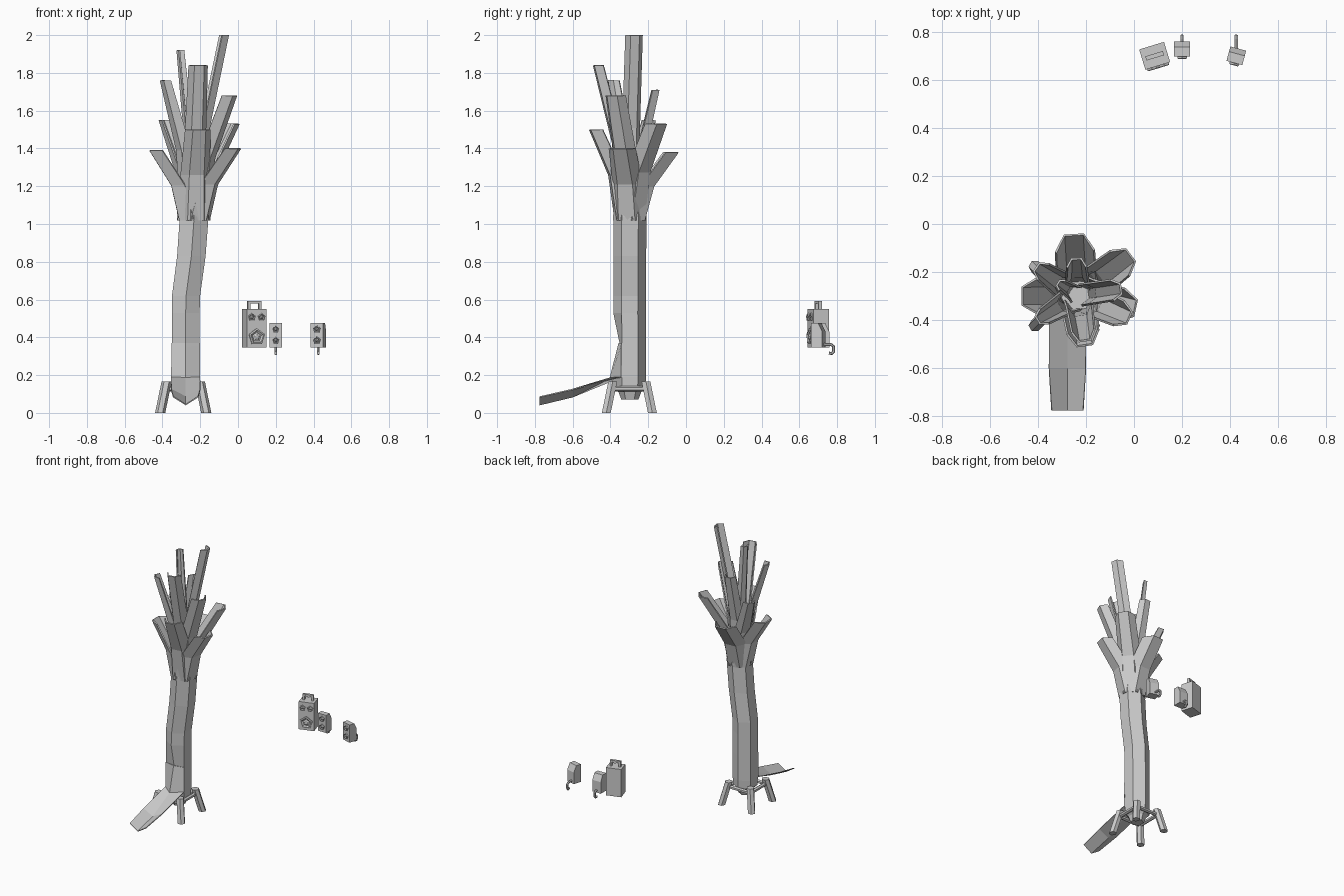
import bpy, math
from mathutils import Vector, Matrix

if "Cube" in bpy.data.objects:
    bpy.data.objects.remove(bpy.data.objects["Cube"])


def make(name, verts, faces, thick=0):
    me = bpy.data.meshes.new(name)
    me.from_pydata([tuple(v) for v in verts], [], faces)
    ob = bpy.data.objects.new(name, me)
    bpy.context.collection.objects.link(ob)
    if thick:
        m = ob.modifiers.new("thickness", 'SOLIDIFY')
        m.thickness = thick
        m.offset = 0
    return ob


def loft(name, rows, closed=False, thick=0):
    """Bridge rows of points; closed rows get capped ends."""
    n = len(rows[0])
    verts = [p for r in rows for p in r]
    faces = []
    for i in range(len(rows) - 1):
        for j in range(n if closed else n - 1):
            k = (j + 1) % n
            faces.append((i*n + j, i*n + k, (i+1)*n + k, (i+1)*n + j))
    if closed:
        faces.append(tuple(reversed(range(n))))
        faces.append(tuple(range(len(verts) - n, len(verts))))
    return make(name, verts, faces, thick)


def tube(name, pts, r, sides=6):
    """Round bar swept through points lying in one vertical plane."""
    pts = [Vector(p) for p in pts]
    rows = []
    for i, p in enumerate(pts):
        d = (pts[min(i+1, len(pts)-1)] - pts[max(i-1, 0)]).normalized()
        if i == 0:
            u = d.cross(Vector((1, 0, 0)) if abs(d.x) < .8 else Vector((0, 1, 0))).normalized()
        u = (u - d * u.dot(d)).normalized()
        v = d.cross(u)
        rows.append([p + r * (u*math.cos(a) + v*math.sin(a))
                     for a in [2*math.pi*k/sides for k in range(sides)]])
    return loft(name, rows, True)


# stalk: six-sided, front corner follows the peeled notch
rows = []
for x, y, z, r, front in [(-.277, -.297, .07, .045, None), (-.277, -.297, .11, .06, None),
                          (-.277, -.297, .13, .082, None), (-.277, -.297, .19, .085, -.40),
                          (-.277, -.297, .37, .085, -.352), (-.277, -.298, .53, .085, -.385),
                          (-.275, -.298, .62, .086, None), (-.247, -.298, .83, .087, None),
                          (-.232, -.296, 1.04, .088, None), (-.232, -.296, 1.14, .08, None)]:
    ring = [Vector((x + r*math.cos(math.radians(a)), y + r*math.sin(math.radians(a)), z))
            for a in range(-90, 270, 60)]
    if front:
        ring[0].y = front
    rows.append(ring)
loft("stalk", rows, True)

# peeled leaf folding out at the front
loft("peeled_leaf", [[(-.277 - w, ye, ze), (-.277, yc, zc), (-.277 + w, ye, ze)]
                     for w, ye, ze, yc, zc in [(.074, -.34, .37, -.354, .37),
                                               (.076, -.342, .19, -.402, .185),
                                               (.077, -.60, .125, -.60, .085),
                                               (.066, -.775, .085, -.775, .043)]], thick=.006)

# leaves: half-hexagon channels with level cut ends (outer tip x, y, z, tip radius, base radius)
axis = Vector((-.234, -.297))
leaves = [(-.465, -.30, 1.39, .075, .085), (.005, -.35, 1.40, .07, .085),
          (-.205, -.505, 1.50, .065, .083), (-.25, -.045, 1.38, .08, .085),
          (-.015, -.13, 1.53, .065, .08), (-.405, -.18, 1.55, .04, .075),
          (-.02, -.39, 1.68, .055, .07), (-.40, -.40, 1.76, .036, .065),
          (-.205, -.485, 1.84, .048, .06), (-.24, -.145, 1.71, .04, .06),
          (-.315, -.245, 1.92, .024, .04), (-.055, -.27, 2.0, .043, .045)]
for i, (x, y, z, rt, rb) in enumerate(leaves):
    out = Vector((x, y)) - axis
    phi = math.atan2(out.y, out.x)
    reach = out.length - rt * .866
    rows = []
    for t, d in [(0, 0), (.5, .28), (1, 1)]:
        r = rb + (rt - rb) * t
        c = axis + out.normalized() * reach * d
        rows.append([(c.x + r*math.cos(phi + a), c.y + r*math.sin(phi + a), 1.02 + (z - 1.02)*t)
                     for a in [math.radians(k) for k in (-90, -30, 30, 90)]])
    loft(f"leaf_{i+1}", rows, thick=.009)

# stand: four splayed legs joined by rungs
cx, cy = -.29, -.30
corners = [(-1, -1), (1, -1), (1, 1), (-1, 1)]
for i, (sx, sy) in enumerate(corners):
    rows = []
    for z, d in [(0, .122), (.165, .088)]:
        rows.append([(cx + sx*d + .027*math.cos(a), cy + sy*d + .027*math.sin(a), z)
                     for a in [math.pi/3*k for k in range(6)]])
    loft(f"stand_leg_{i+1}", rows, True)
    nx, ny = corners[(i + 1) % 4]
    tube(f"stand_rung_{i+1}", [(cx + sx*.09, cy + sy*.09, .128), (cx + nx*.09, cy + ny*.09, .128)], .014)


def driver(name, x, y, z, r, M):
    """Five-sided speaker: raised rim, recessed cone and domed centre."""
    rows = [[M @ Vector((x + r*s*math.sin(a), y - d, z + r*s*math.cos(a)))
             for a in [2*math.pi*k/5 for k in range(5)]]
            for s, d in [(1, -.004), (1, .008), (.8, .010), (.55, .002), (.4, .004), (.2, .009)]]
    loft(name, rows, True)


def cabinet(name, prof, w, M):
    loft(name, [[M @ Vector((x, y, z)) for y, z in prof] for x in (-w, w)], True)


# large player with carrying handle
M = Matrix.Translation((.086, .70, 0)) @ Matrix.Rotation(math.radians(17), 4, 'Z')
cabinet("player_box", [(-.044, .345), (.044, .345), (.044, .55), (-.044, .55)], .054, M)
driver("player_woofer", .0, -.044, .402, .046, M)
for s in (-1, 1):
    driver(f"player_tweeter_{s}", s*.027, -.044, .507, .021, M)
h = .009
for nm, x0, x1, z0, z1 in [("left", -.038, -.024, .545, .592), ("right", .024, .038, .545, .592),
                           ("grip", -.024, .024, .578, .592)]:
    loft("player_handle_" + nm, [[M @ Vector((x, y, z)) for x, y in
         [(x0, -h), (x1, -h), (x1, h), (x0, h)]] for z in (z0, z1)], True)

# two small speakers with rear hooks
for i, (x, y, rot) in enumerate([(.20, .725, 0), (.425, .697, -15)]):
    M = Matrix.Translation((x, y, 0)) @ Matrix.Rotation(math.radians(rot), 4, 'Z')
    cabinet(f"small_speaker_{i+1}", [(-.028, .345), (.034, .345), (.034, .43), (.012, .475), (-.028, .475)],
            .034, M)
    for j, z in enumerate((.442, .383)):
        driver(f"small_speaker_{i+1}_cone_{j+1}", 0, -.028, z, .021, M)
    tube(f"small_speaker_{i+1}_hook", [(x, y + .02, .362), (x, .768, .362), (x, .781, .352),
                                       (x, .782, .325), (x, .772, .314), (x, .757, .317)], .008)
